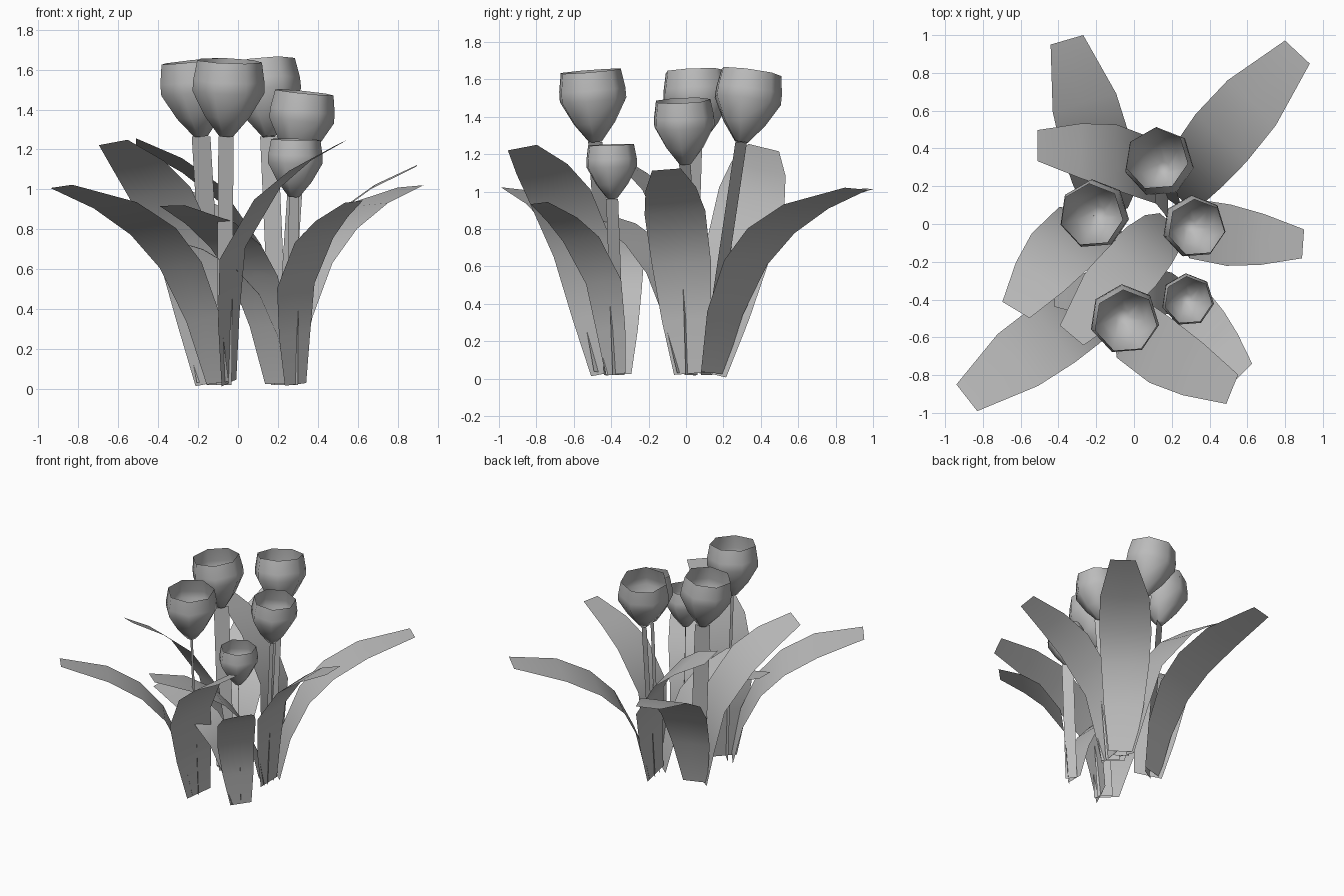
import bpy, math
from mathutils import Vector

cube = bpy.data.objects.get("Cube")
if cube:
    bpy.data.objects.remove(cube, do_unlink=True)

grey = bpy.data.materials.new("plain grey")
grey.use_nodes = True
grey.diffuse_color = (0.5, 0.5, 0.5, 1)
grey.node_tree.nodes["Principled BSDF"].inputs["Base Color"].default_value = (0.5, 0.5, 0.5, 1)


def loft(name, rings, closed=False, cap=False):
    """Skin a row of equal cross-sections."""
    n = len(rings[0])
    verts = [p for ring in rings for p in ring]
    faces = []
    for i in range(len(rings) - 1):
        for j in range(n if closed else n - 1):
            k = (j + 1) % n
            faces.append((i * n + j, i * n + k, (i + 1) * n + k, (i + 1) * n + j))
    if cap:
        faces.append(tuple(reversed(range(n))))
    mesh = bpy.data.meshes.new(name)
    mesh.from_pydata(verts, [], faces)
    mesh.materials.append(grey)
    mesh.polygons.foreach_set("use_smooth", [True] * len(faces))
    obj = bpy.data.objects.new(name, mesh)
    bpy.context.collection.objects.link(obj)


def heading(degrees):
    a = math.radians(degrees)
    return Vector((math.cos(a), math.sin(a), 0))


def ring(centre, axis, radius, sides):
    side = axis.cross(Vector((0, 1, 0))).normalized()
    other = axis.cross(side).normalized()
    return [centre + radius * (math.cos(a) * side + math.sin(a) * other)
            for a in (0.3 + math.tau * k / sides for k in range(sides))]


# Leaf outlines: reach (share of length), height, half width
UPRIGHT = [(0.04, 0.03, 0.10), (0.07, 0.35, 0.145), (0.13, 0.68, 0.175),
           (0.42, 0.98, 0.18), (0.68, 1.12, 0.15), (1, 1.235, 0.085)]
SPREADING = [(0.04, 0.03, 0.09), (0.11, 0.35, 0.14), (0.24, 0.62, 0.17),
             (0.41, 0.79, 0.185), (0.65, 0.92, 0.175), (1, 1.015, 0.09)]
# Flower cup: radius, height
CUP = [(0.035, 0), (0.115, 0.10), (0.185, 0.225), (0.184, 0.28), (0.167, 0.38)]


def leaf(name, foot, tip, facing, outline, size):
    """Arching blade that leans sideways as it rises."""
    along = heading(facing)
    across = heading(facing + 90)
    span = Vector((*tip, 0)) - foot
    reach, lean = span.dot(along), span.dot(across)
    slope = lean / (outline[-1][1] * size)
    tilted = (across - Vector((0, 0, slope))).normalized()
    rows = []
    for share, height, half in outline:
        z = height * size
        mid = foot + along * reach * share + across * slope * z + Vector((0, 0, z))
        rows.append([mid + tilted * half * size * s for s in (-1, 0, 1)])
    loft(name, rows)


def tulip(label, size, base, neck, rim, ribbon, upright, spreading):
    foot = Vector((*base, 0))
    top = Vector((*neck, 1.265 * size))
    axis = (Vector((*rim, 1.645 * size)) - top).normalized()
    # Flat ribbon stem
    edge = heading(ribbon) * 0.054 * size
    loft(label + "_stem", [(p - edge, p + edge) for p in (foot + Vector((0, 0, 0.02)), top)])
    # Open cup
    loft(label + "_flower", [ring(top + axis * h * size, axis, r * size, 7)
                             for r, h in CUP], closed=True, cap=True)
    leaf(label + "_upright_leaf", foot, *upright, UPRIGHT, size)
    leaf(label + "_spreading_leaf", foot, *spreading, SPREADING, size)


tulip("front", 1.0, (-0.07, -0.40), (-0.06, -0.485), (-0.045, -0.515), -45,
      ((0.52, -0.875), -22), ((-0.885, -0.92), -142))
tulip("left_back", 1.0, (-0.11, 0.02), (-0.185, 0.06), (-0.225, 0.047), 30,
      ((-0.625, -0.455), -121), ((-0.355, 0.975), 106))
tulip("back", 1.0, (0.21, 0.11), (0.155, 0.295), (0.12, 0.345), -35,
      ((-0.51, 0.415), 180), ((0.865, 0.91), 47))
tulip("right", 0.905, (0.22, 0.03), (0.295, -0.005), (0.33, -0.02), -40,
      ((0.895, -0.105), -4), ((-0.33, -0.59), -130))
tulip("small", 0.76, (0.275, -0.36), (0.28, -0.395), (0.287, -0.405), -52,
      ((0.58, -0.785), -45), ((-0.42, -0.37), 180))
